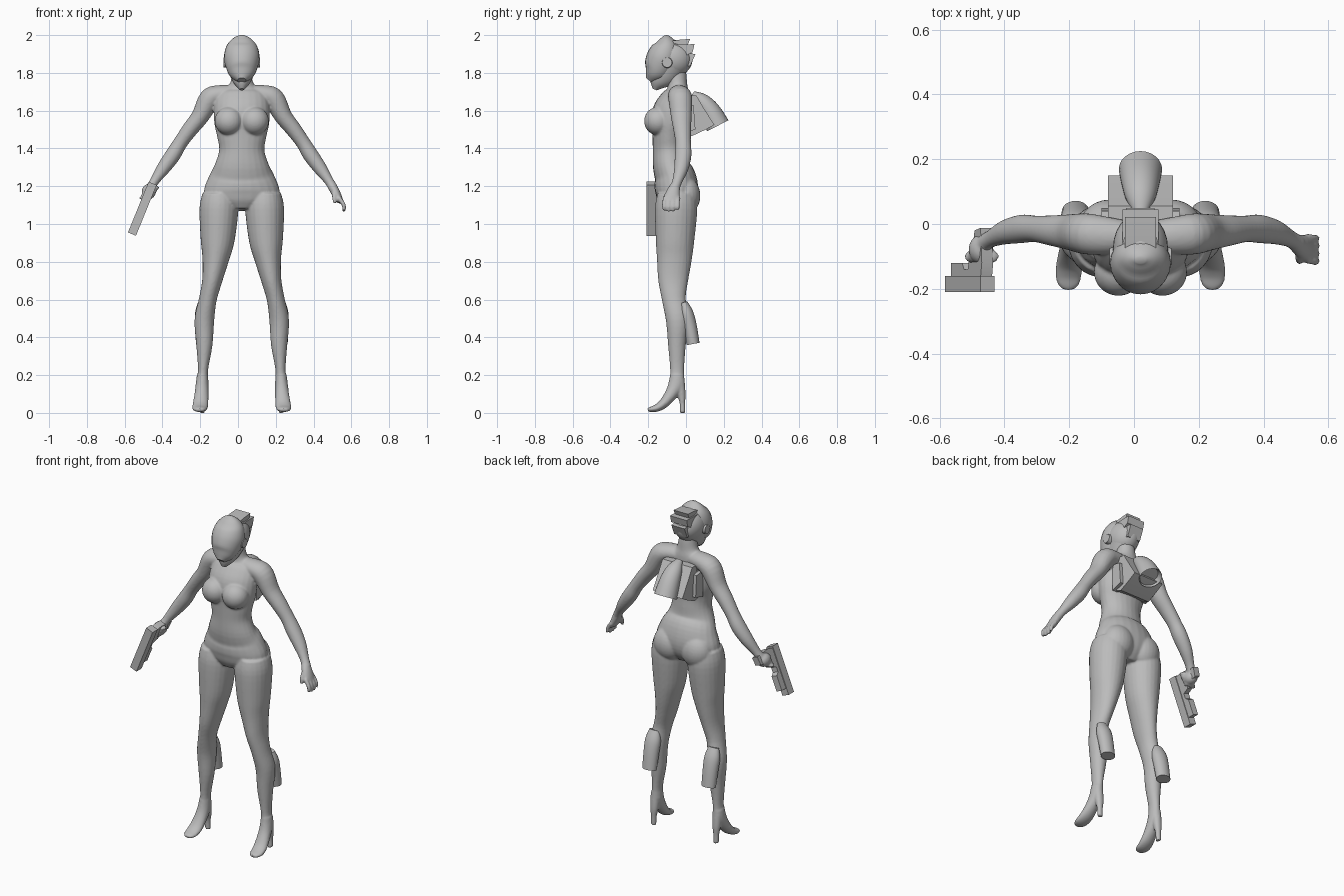
import bpy, bmesh, math
from mathutils import Vector, Matrix

CX = 0.02                       # the figure's own centre line
X, Y = Vector((1, 0, 0)), Vector((0, 1, 0))
grey = bpy.data.materials.new("plain grey")
grey.diffuse_color = (0.5, 0.5, 0.5, 1)


def spline(rows, steps):
    """Catmull-Rom through rows of (x, y, z, half width, half depth)."""
    out = []
    for i in range(len(rows) - 1):
        p0, p1 = rows[max(i - 1, 0)], rows[i]
        p2, p3 = rows[i + 1], rows[min(i + 2, len(rows) - 1)]
        for k in range(steps):
            t = k / steps
            out.append([0.5 * (2 * b + (c - a) * t + (2 * a - 5 * b + 4 * c - d) * t * t
                               + (3 * b - a - 3 * c + d) * t ** 3)
                        for a, b, c, d in zip(p0, p1, p2, p3)])
    return out + [list(rows[-1])]


def loft(bm, rows, ref=X, side=1, n=24, steps=4, recess=0):
    """Elliptical tube; the first radius lies along ref."""
    rows = spline(rows, steps)
    pts = [Vector((r[0] * side, r[1], r[2])) for r in rows]
    rings = []
    for i, r in enumerate(rows):
        t = (pts[min(i + 1, len(pts) - 1)] - pts[max(i - 1, 0)]).normalized()
        u = (ref - t * ref.dot(t)).normalized()
        v = t.cross(u)
        rings.append([bm.verts.new(pts[i] + u * r[3] * math.cos(a) + v * r[4] * math.sin(a))
                      for a in (2 * math.pi * k / n for k in range(n))])
    for a, b in zip(rings, rings[1:]):
        for k in range(n):
            bm.faces.new((a[k], a[(k + 1) % n], b[(k + 1) % n], b[k]))
    bm.faces.new(rings[0])
    end = bm.faces.new(rings[-1])
    if recess:                  # hollow nozzle mouth
        bm.normal_update()
        bmesh.ops.inset_region(bm, faces=[end], thickness=0.014)
        bmesh.ops.translate(bm, verts=end.verts, vec=(pts[-2] - pts[-1]).normalized() * recess)


def ball(bm, c, r):
    bmesh.ops.create_uvsphere(bm, u_segments=24, v_segments=16, radius=1,
                              matrix=Matrix.Translation(c) @ Matrix.Diagonal((*r, 1)))


def prism(bm, profile, hw, taper=1.0):
    """Extrude a (y, z) profile along x, both ways."""
    cy = sum(p[0] for p in profile) / len(profile)
    cz = sum(p[1] for p in profile) / len(profile)
    mid = [bm.verts.new((-hw, cy + (y - cy) * taper, cz + (z - cz) * taper)) for y, z in profile]
    far = [bm.verts.new((hw, cy + (y - cy) * taper, cz + (z - cz) * taper)) for y, z in profile]
    n = len(profile)
    for k in range(n):
        bm.faces.new((mid[k], mid[(k + 1) % n], far[(k + 1) % n], far[k]))
    bm.faces.new(mid)
    bm.faces.new(far)


def finish(bm, name, matrix=Matrix.Translation((CX, 0, 0)), angle=35):
    bmesh.ops.recalc_face_normals(bm, faces=bm.faces)
    me = bpy.data.meshes.new(name)
    bm.to_mesh(me)
    bm.free()
    me.materials.append(grey)
    ob = bpy.data.objects.new(name, me)
    bpy.context.collection.objects.link(ob)
    ob.matrix_world = matrix
    if angle:
        bpy.ops.object.select_all(action='DESELECT')
        ob.select_set(True)
        bpy.context.view_layer.objects.active = ob
        bpy.ops.object.shade_smooth_by_angle(angle=math.radians(angle))
    return ob


# Body: torso and neck
bm = bmesh.new()
loft(bm, [(0, -.06, 1.075, .08, .07), (0, -.055, 1.12, .185, .10), (0, -.05, 1.18, .20, .115),
          (0, -.06, 1.25, .175, .11), (0, -.083, 1.31, .145, .093), (0, -.088, 1.39, .12, .088),
          (0, -.09, 1.46, .13, .088), (0, -.083, 1.53, .145, .10), (0, -.075, 1.60, .148, .10),
          (0, -.058, 1.66, .14, .08), (0, -.045, 1.70, .12, .06), (0, -.045, 1.735, .068, .052),
          (0, -.05, 1.79, .052, .052), (0, -.06, 1.85, .05, .05)])
for s in (-1, 1):
    ball(bm, (.068 * s, -.148, 1.545), (.076, .074, .075))      # bust
    ball(bm, (.092 * s, -.002, 1.15), (.095, .078, .10))        # seat
    # arm from collar to wrist
    loft(bm, [(.04, -.04, 1.69, .05, .045), (.12, -.035, 1.685, .06, .05),
              (.17, -.03, 1.66, .063, .058), (.22, -.025, 1.57, .055, .047),
              (.275, -.02, 1.50, .047, .042), (.325, -.015, 1.43, .041, .038),
              (.365, -.015, 1.365, .044, .041), (.415, -.025, 1.295, .038, .036),
              (.46, -.045, 1.23, .027, .025), (.485, -.06, 1.19, .027, .025)], Y, s)
    # leg from hip to ankle
    loft(bm, [(.118, -.05, 1.16, .09, .10), (.121, -.052, 1.08, .103, .112),
              (.128, -.058, .915, .09, .102), (.139, -.062, .81, .07, .092),
              (.157, -.068, .70, .053, .079), (.180, -.064, .60, .047, .063),
              (.198, -.046, .49, .052, .060), (.198, -.048, .36, .043, .047),
              (.205, -.047, .23, .027, .037), (.208, -.047, .16, .032, .040)], X, s)
    # high-heeled foot
    loft(bm, [(.208, -.047, .20, .030, .038), (.21, -.052, .15, .034, .042),
              (.213, -.078, .10, .037, .034), (.218, -.118, .05, .041, .026),
              (.222, -.155, .026, .041, .020), (.222, -.185, .019, .034, .014),
              (.222, -.203, .015, .018, .009)], X, s)
    loft(bm, [(.21, -.035, .17, .028, .028), (.21, -.024, .10, .024, .022),
              (.211, -.019, .05, .017, .015), (.212, -.018, 0, .016, .014)], X, s)
# Open left hand
loft(bm, [(.475, -.055, 1.205, .026, .024), (.495, -.068, 1.17, .036, .024),
          (.515, -.076, 1.13, .042, .020), (.522, -.078, 1.115, .036, .015)], Y)
for k in range(4):
    y = -.112 + .024 * k
    tip = (.006, 0, 0, .010)[k]
    loft(bm, [(.512, y, 1.14, .011, .012), (.532, y - .003, 1.115, .011, .012),
              (.542, y - .004, 1.09, .011, .011), (.538, y - .004, 1.066 + tip, .009, .009)],
         Y, n=10)
loft(bm, [(.49, -.085, 1.175, .013, .013), (.489, -.108, 1.145, .012, .012),
          (.492, -.118, 1.11, .009, .009)], X, n=10)
# Closed right hand
ball(bm, (-.492, -.078, 1.172), (.038, .046, .040))
for k in range(4):
    ball(bm, (-.472 - .012 * k, -.10, 1.192 - .018 * k), (.036, .024, .012))
body = finish(bm, "body", angle=0)
rm = body.modifiers.new("blend", 'REMESH')
rm.mode, rm.voxel_size, rm.use_smooth_shade = 'VOXEL', 0.006, True
sm = body.modifiers.new("soften", 'SMOOTH')
sm.factor, sm.iterations = 0.5, 5

# Helmet: skull, jaw mask and ear discs
bm = bmesh.new()
ball(bm, (0, -.075, 1.875), (.085, .11, .10))
loft(bm, [(0, -.165, 1.712, .012, .012), (0, -.15, 1.745, .040, .045),
          (0, -.12, 1.79, .062, .078), (0, -.085, 1.85, .080, .095)], X)
for s in (-1, 1):
    loft(bm, [(.07 * s, -.10, 1.855, .030, .030), (.096 * s, -.10, 1.855, .026, .026)], Y, steps=1)
finish(bm, "helmet")

# Visor: egg-shaped face shell
bm = bmesh.new()
loft(bm, [(0, -.195, 1.76, .022, .022), (0, -.175, 1.785, .058, .048), (0, -.15, 1.82, .080, .077),
          (0, -.122, 1.88, .094, .086), (0, -.107, 1.94, .082, .070),
          (0, -.108, 1.98, .050, .036), (0, -.112, 1.998, .015, .010)], X)
finish(bm, "visor")

# Crest: stepped fins on the back of the helmet
bm = bmesh.new()
prism(bm, [(-.10, 1.965), (-.04, 1.975), (.022, 1.98), (.008, 1.945), (-.08, 1.90)], .048)
prism(bm, [(-.06, 1.95), (.045, 1.952), (.035, 1.91), (-.04, 1.87)], .056)
prism(bm, [(-.05, 1.91), (.05, 1.90), (.022, 1.835), (-.04, 1.84)], .044)
finish(bm, "crest", angle=20)

# Backpack: plate, sloped box and nozzle
bm = bmesh.new()
prism(bm, [(-.02, 1.64), (.04, 1.63), (.05, 1.50), (-.02, 1.48)], .12)
prism(bm, [(.01, 1.68), (.055, 1.68), (.09, 1.62), (.15, 1.525), (.105, 1.50), (.03, 1.465),
           (-.01, 1.48)], .10)
finish(bm, "backpack", angle=20)
bm = bmesh.new()
loft(bm, [(0, .035, 1.69, .02, .015), (0, .08, 1.655, .045, .040), (0, .125, 1.60, .058, .055),
          (0, .168, 1.52, .067, .064)], X, recess=.03)
finish(bm, "backpack_nozzle")

# Calf nozzles
for s, side in ((-1, "right"), (1, "left")):
    bm = bmesh.new()
    loft(bm, [(.2, -.012, .585, .032, .020), (.2, .003, .53, .047, .035),
              (.2, .020, .46, .046, .037), (.2, .038, .365, .043, .034)], X, s)
    finish(bm, side + "_calf_nozzle")

# Pistol pointing down along the right forearm
bm = bmesh.new()
prism(bm, [(-.21, 0), (-.16, 0), (-.16, -.29), (-.21, -.29)], .023)
prism(bm, [(-.165, -.01), (-.165, -.25), (-.12, -.25), (-.12, -.16), (-.14, -.145),
           (-.14, -.115), (-.10, -.10), (-.09, -.075), (-.02, -.06), (-.012, -.01),
           (-.12, .0)], .019)
finish(bm, "pistol", Matrix.Translation((-.452, 0, 1.215)) @ Matrix.Rotation(.387, 4, 'Y'), 20)
